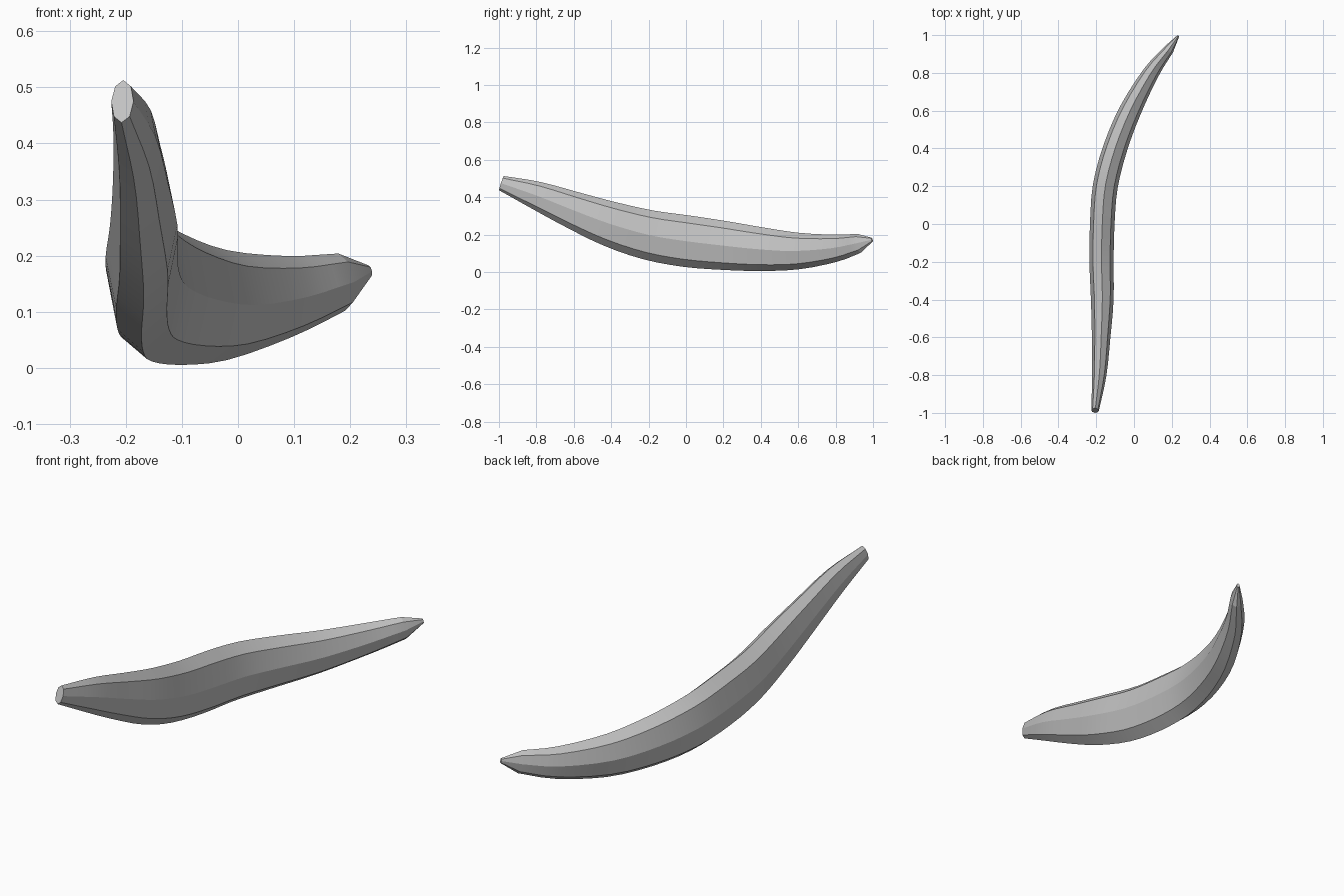
import bpy, bmesh, math
from mathutils import Vector

cube = bpy.data.objects.get("Cube")
if cube:
    bpy.data.objects.remove(cube, do_unlink=True)

SIDES = 8
STEPS = 3

# Stations along the body: y, x, z, half width, half height
STATIONS = [
    (-0.987, -0.206, 0.475, 0.02, 0.04),
    (-0.8, -0.184, 0.41, 0.038, 0.075),
    (-0.6, -0.174, 0.33, 0.049, 0.1),
    (-0.4, -0.168, 0.255, 0.06, 0.121),
    (-0.2, -0.172, 0.198, 0.064, 0.133),
    (0, -0.168, 0.165, 0.065, 0.138),
    (0.2, -0.152, 0.142, 0.066, 0.131),
    (0.4, -0.1, 0.122, 0.064, 0.117),
    (0.6, -0.02, 0.112, 0.058, 0.098),
    (0.8, 0.09, 0.127, 0.043, 0.073),
    (0.925, 0.185, 0.153, 0.027, 0.052),
]
TIP = (0.995, 0.234, 0.172, 0.006, 0.011)


def blend(a, b, c, d, t):
    """Smooth curve from b to c, guided by a and d."""
    return 0.5 * (2 * b + (c - a) * t + (2 * a - 5 * b + 4 * c - d) * t ** 2
                  + (3 * b - a - 3 * c + d) * t ** 3)


def smooth_stations(points):
    def extend(p, q):
        return tuple(2 * u - v for u, v in zip(p, q))
    pts = [extend(points[0], points[1])] + points + [extend(points[-1], points[-2])]
    result = []
    for i in range(1, len(pts) - 2):
        for k in range(STEPS):
            result.append(tuple(blend(*v, k / STEPS) for v in zip(*pts[i - 1:i + 3])))
    return result + [points[-1]]


grey = bpy.data.materials.new("plain grey")
grey.use_nodes = True
grey.diffuse_color = (0.55, 0.55, 0.55, 1)
grey.node_tree.nodes["Principled BSDF"].inputs["Base Color"].default_value = grey.diffuse_color

# Curved tapering body: oval octagons set square to the path
stations = smooth_stations(STATIONS) + [TIP]
centres = [Vector((x, y, z)) for y, x, z, w, h in stations]
bm = bmesh.new()
rings = []
for i, (y, x, z, w, h) in enumerate(stations):
    ahead = centres[min(i + 1, len(centres) - 1)]
    behind = centres[max(i - 1, 0)]
    along = (ahead - behind).normalized()
    side = along.cross(Vector((0, 0, 1))).normalized()
    up = side.cross(along)
    ring = []
    for k in range(SIDES):
        a = math.tau * k / SIDES
        ring.append(bm.verts.new(centres[i] + side * w * math.cos(a) + up * h * math.sin(a)))
    rings.append(ring)

for r, s in zip(rings, rings[1:]):
    for k in range(SIDES):
        n = (k + 1) % SIDES
        bm.faces.new((r[k], r[n], s[n], s[k]))

# Flat blunt end and small tip end
bm.faces.new(rings[0])
bm.faces.new(rings[-1])
bmesh.ops.recalc_face_normals(bm, faces=bm.faces[:])

mesh = bpy.data.meshes.new("curved_tusk")
bm.to_mesh(mesh)
bm.free()
mesh.materials.append(grey)
tusk = bpy.data.objects.new("curved_tusk", mesh)
bpy.context.collection.objects.link(tusk)

# Soften along the length, keep the long ridges crisp
bpy.context.view_layer.objects.active = tusk
tusk.select_set(True)
bpy.ops.object.shade_smooth_by_angle(angle=math.radians(12))
